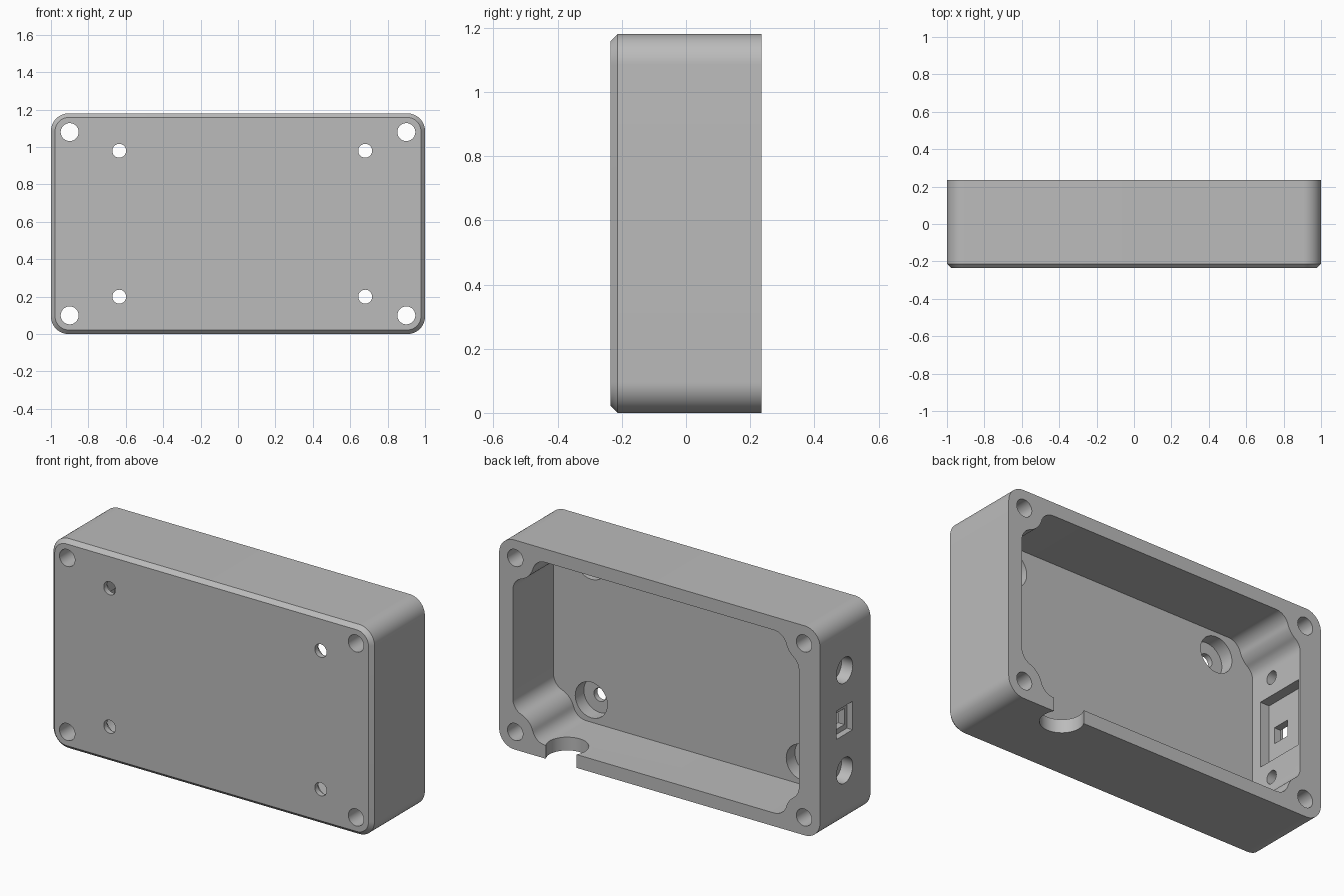
import bpy
import bmesh
from math import cos, sin, pi, radians, atan2, hypot, sqrt

if "Cube" in bpy.data.objects:
    bpy.data.objects.remove(bpy.data.objects["Cube"], do_unlink=True)

# Main sizes
HEIGHT, HALF_DEPTH = 1.18, 0.235
CORNER, CHAMFER = 0.095, 0.022
MID = HEIGHT / 2
FLOOR = -0.128
SCREW_X, SCREW_Z = 0.9, 0.49      # screw offsets from the middle
BOSS, FILLET = 0.115, 0.08
INNER_RIGHT, INNER_LEFT, INNER_Z = -0.868, 0.915, 0.515

grey = bpy.data.materials.new("plain grey")
grey.use_nodes = True
colour = (0.5, 0.5, 0.5, 1)
grey.diffuse_color = colour
grey.node_tree.nodes["Principled BSDF"].inputs["Base Color"].default_value = colour


def arc(cx, cy, r, start, end, steps):
    return [(cx + r * cos(start + (end - start) * i / steps),
             cy + r * sin(start + (end - start) * i / steps)) for i in range(steps + 1)]


def circle(cx, cy, r):
    return arc(cx, cy, r, 0, 2 * pi, 48)[:-1]


def rectangle(cx, cy, hx, hy):
    return [(cx - hx, cy - hy), (cx + hx, cy - hy), (cx + hx, cy + hy), (cx - hx, cy + hy)]


def rounded(inset):
    points = []
    for k, (sx, sz) in enumerate([(1, 1), (-1, 1), (-1, -1), (1, -1)]):
        points += arc(sx * (1 - CORNER), MID + sz * (MID - CORNER), CORNER - inset,
                      k * pi / 2, (k + 1) * pi / 2, 14)
    return points


def loft(name, rings, axis):
    """Closed solid through matching rings, each given as (position, points)."""
    place = {"x": lambda t, p: (t, p[0], p[1]),
             "y": lambda t, p: (p[0], t, p[1]),
             "z": lambda t, p: (p[0], p[1], t)}[axis]
    bm = bmesh.new()
    rows = [[bm.verts.new(place(t, p)) for p in pts] for t, pts in rings]
    n = len(rows[0])
    for a, b in zip(rows, rows[1:]):
        for i in range(n):
            bm.faces.new((a[i], a[(i + 1) % n], b[(i + 1) % n], b[i]))
    bm.faces.new(rows[0])
    bm.faces.new(rows[-1])
    bmesh.ops.recalc_face_normals(bm, faces=bm.faces)
    mesh = bpy.data.meshes.new(name)
    bm.to_mesh(mesh)
    bm.free()
    mesh.materials.append(grey)
    obj = bpy.data.objects.new(name, mesh)
    bpy.context.collection.objects.link(obj)
    return obj


def cut(points, axis, low, high):
    """Cut a straight prism out of the case."""
    cutter = loft("cutter", [(low, points), (high, points)], axis)
    cutter.hide_render = True
    mod = case.modifiers.new("cut", "BOOLEAN")
    mod.operation, mod.solver, mod.object = "DIFFERENCE", "EXACT", cutter
    bpy.context.view_layer.objects.active = case
    bpy.ops.object.modifier_apply(modifier=mod.name)
    bpy.data.objects.remove(cutter, do_unlink=True)


def boss_corner(sx, sz):
    """Cavity corner that flows around a screw boss, from side wall to level wall."""
    wall = SCREW_X - abs(INNER_LEFT if sx > 0 else INNER_RIGHT)
    level = SCREW_Z - INNER_Z
    reach = BOSS + FILLET
    c1 = (wall + FILLET, sqrt(reach ** 2 - (wall + FILLET) ** 2))
    c2 = (sqrt(reach ** 2 - (level + FILLET) ** 2), level + FILLET)
    a1, a2 = atan2(c1[1], c1[0]), atan2(c2[1], c2[0])
    path = arc(*c1, FILLET, pi, pi + a1, 8)
    path += arc(0, 0, BOSS, a1, a2, 12)[1:-1]
    path += arc(*c2, FILLET, pi + a2, 1.5 * pi, 8)
    return [(sx * (SCREW_X - p), MID + sz * (SCREW_Z - q)) for p, q in path]


# Outer shell with chamfered front edge
case = loft("enclosure_case", [(-HALF_DEPTH, rounded(CHAMFER)),
                               (-HALF_DEPTH + CHAMFER, rounded(0)),
                               (HALF_DEPTH, rounded(0))], "y")

# Open cavity with four screw bosses
cavity = boss_corner(1, 1) + boss_corner(-1, 1)[::-1]
cavity += boss_corner(-1, -1) + boss_corner(1, -1)[::-1]
cut(cavity, "y", FLOOR, 0.4)

# Corner screw holes and counterbored mounting holes
for side in (-1, 1):
    for x in (-SCREW_X, SCREW_X):
        cut(circle(x, MID + side * SCREW_Z, 0.048), "y", -0.4, 0.4)
    for x in (-0.635, 0.68):
        z = MID + side * 0.39
        cut(circle(x, z, 0.1), "y", -0.205, FLOOR + 0.01)
        cut(circle(x, z, 0.037), "y", -0.4, -0.15)

# Cable notch in the bottom wall
cut(circle(0.614, 0.18, 0.11), "z", -0.1, 0.2)

# Switch pocket and stepped window in the thick side wall
cut(rectangle(0.075, MID - 0.004, 0.145, 0.184), "x", -0.925, -0.8)
cut(rectangle(0.017, MID, 0.071, 0.08), "x", -1.1, -0.965)
cut(rectangle(0.019, MID - 0.006, 0.05, 0.045), "x", -1.1, -0.9)

# Counterbored side holes above and below the switch
for side in (-1, 1):
    z = MID + side * 0.282
    cut(circle(0.016, z, 0.072), "x", -1.1, -0.93)
    cut(circle(0.016, z, 0.036), "x", -1.1, -0.8)

# Smooth curved walls, crisp edges
bpy.ops.object.select_all(action="DESELECT")
case.select_set(True)
bpy.context.view_layer.objects.active = case
bpy.ops.object.shade_smooth_by_angle(angle=radians(30))
